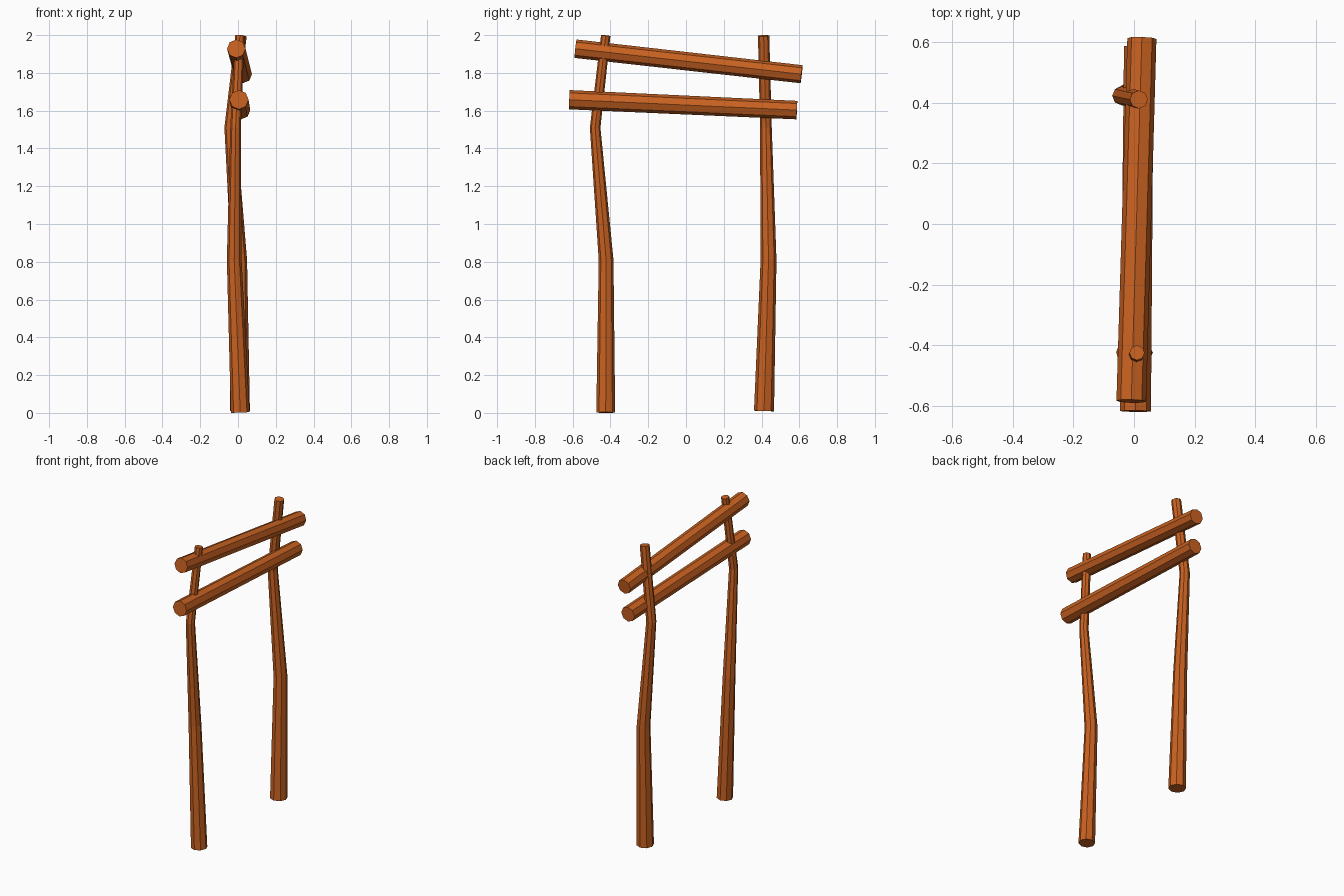
import bpy, bmesh, math
from mathutils import Vector

if "Cube" in bpy.data.objects:
    bpy.data.objects.remove(bpy.data.objects["Cube"])

SIDES = 8

wood = bpy.data.materials.new("wood")
wood.diffuse_color = (0.58, 0.12, 0.015, 1)
wood.use_nodes = True
wood.node_tree.nodes["Principled BSDF"].inputs["Base Color"].default_value = wood.diffuse_color


def log(name, stations):
    """Faceted log through (x, y, z, radius) stations, capped at both ends."""
    pts = [Vector(s[:3]) for s in stations]
    bm = bmesh.new()
    rings = []
    for i, (p, s) in enumerate(zip(pts, stations)):
        d = (pts[min(i + 1, len(pts) - 1)] - pts[max(i - 1, 0)]).normalized()
        x_axis = Vector((1, 0, 0))
        u = (x_axis - d * x_axis.dot(d)).normalized()
        v = d.cross(u)
        ring = []
        for k in range(SIDES):
            a = 2 * math.pi * k / SIDES
            ring.append(bm.verts.new(p + s[3] * (u * math.cos(a) + v * math.sin(a))))
        rings.append(ring)
    for a, b in zip(rings, rings[1:]):
        for k in range(SIDES):
            n = (k + 1) % SIDES
            bm.faces.new((a[k], a[n], b[n], b[k]))
    bm.faces.new(rings[0][::-1])
    bm.faces.new(rings[-1])
    bmesh.ops.recalc_face_normals(bm, faces=bm.faces)
    mesh = bpy.data.meshes.new(name)
    bm.to_mesh(mesh)
    bm.free()
    mesh.materials.append(wood)
    obj = bpy.data.objects.new(name, mesh)
    bpy.context.collection.objects.link(obj)
    return obj


# Crooked tapering posts
log("front_post", [(0.012, -0.425, 0.002, 0.05), (-0.02, -0.423, 0.81, 0.039),
                   (-0.013, -0.481, 1.51, 0.028), (0.01, -0.425, 1.998, 0.025)])
log("back_post", [(0.01, 0.413, 0.01, 0.053), (0.006, 0.437, 0.81, 0.042),
                  (-0.041, 0.423, 1.51, 0.031), (0.016, 0.411, 1.997, 0.03)])

# Slanting cross beams
log("upper_beam", [(-0.009, -0.585, 1.928, 0.049), (0.026, 0.612, 1.793, 0.048)])
log("lower_beam", [(0.005, -0.618, 1.658, 0.051), (0.016, 0.587, 1.603, 0.049)])
